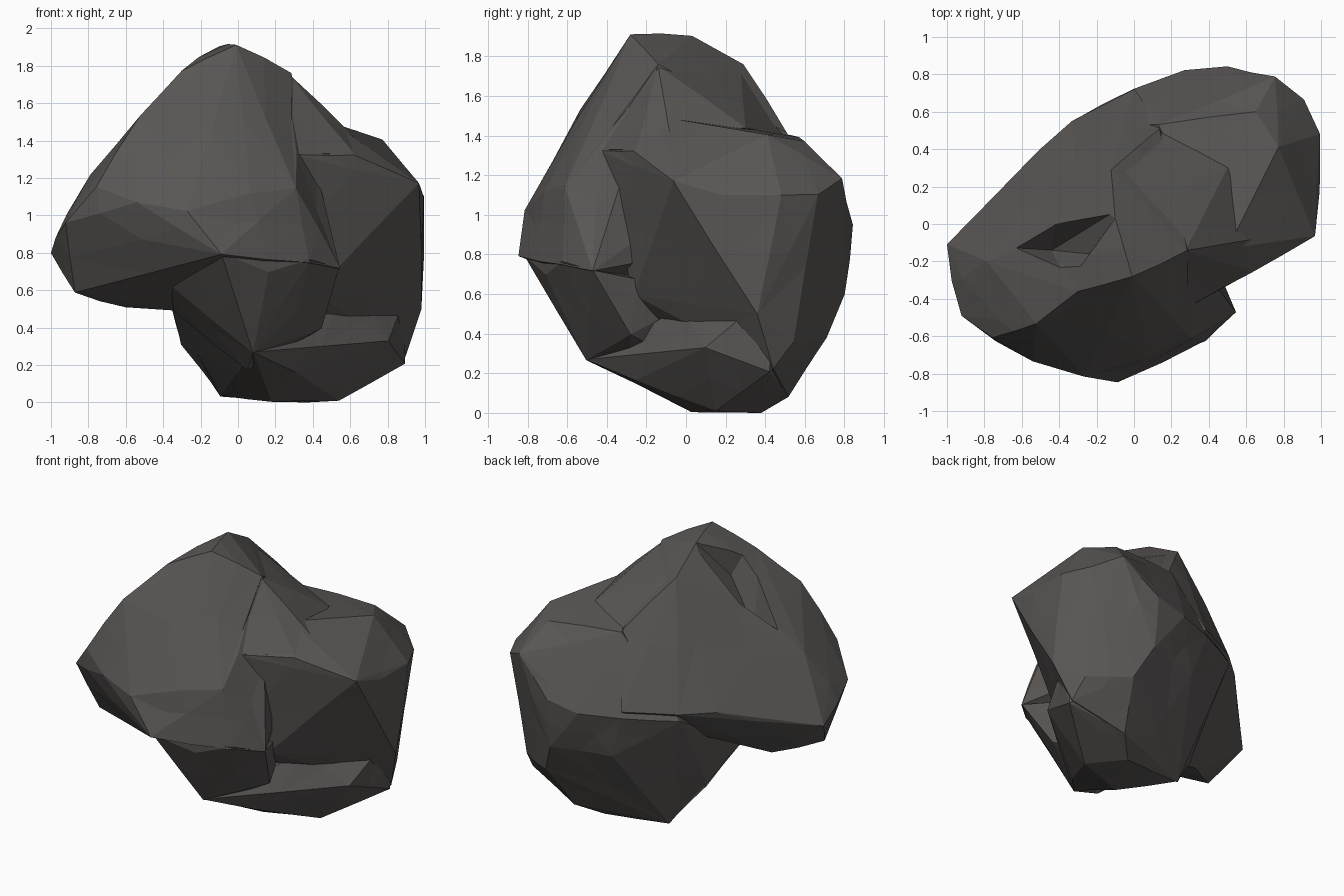
import bpy, bmesh, random

random.seed(4)
stone = bpy.data.materials.new("dark stone")
stone.diffuse_color = (0.10, 0.093, 0.089, 1)


def chunk(name, points, bulge=0.02):
    """Convex stone lump through the given corners, with chipped extra facets."""
    bm = bmesh.new()
    for p in points:
        bm.verts.new(p)
    bmesh.ops.convex_hull(bm, input=bm.verts[:])
    bmesh.ops.delete(bm, geom=[v for v in bm.verts if not v.link_faces], context='VERTS')
    bmesh.ops.recalc_face_normals(bm, faces=bm.faces[:])
    if bulge:
        corners = set(bm.verts)
        long_edges = [e for e in bm.edges if e.calc_length() > 0.3]
        bmesh.ops.subdivide_edges(bm, edges=long_edges, cuts=1)
        bm.normal_update()
        for v in bm.verts:
            if v not in corners:
                v.co += v.normal * random.uniform(0.0, bulge)
                v.co.z = max(v.co.z, 0)
                v.co.x = min(max(v.co.x, -1), 1)
        bmesh.ops.triangulate(bm, faces=bm.faces[:])
    me = bpy.data.meshes.new(name)
    bm.to_mesh(me)
    bm.free()
    me.materials.append(stone)
    ob = bpy.data.objects.new(name, me)
    bpy.context.collection.objects.link(ob)
    return ob


def combine(base, other, operation):
    """Apply a boolean and discard the helper."""
    mod = base.modifiers.new("join", 'BOOLEAN')
    mod.operation, mod.object, mod.solver = operation, other, 'EXACT'
    deps = bpy.context.evaluated_depsgraph_get()
    base.data = bpy.data.meshes.new_from_object(base.evaluated_get(deps))
    base.modifiers.clear()
    bpy.data.objects.remove(other)


# front slab: peak, broad front face and overhanging left wing
rock = chunk("rock", [
    (-1, -.11, .8), (-.92, -.49, .96), (-.91, -.29, 1.0), (-.87, -.3, .59),
    (-.6, -.1, .51), (-.35, -.11, .5), (-.09, -.83, .8), (-.4, .3, .78),
    (-.27, -.8, 1.02), (-.54, -.73, 1.07), (-.75, -.6, 1.15), (-.52, -.53, 1.53),
    (-.3, -.36, 1.77), (-.01, -.28, 1.91), (-.1, .03, 1.9), (.27, -.14, 1.75),
    (.06, -.7, 1.11), (.3, -.6, 1.14), (.3, -.44, 1.33), (.38, -.62, .75),
    (.54, -.47, .72), (-.78, -.2, 1.21), (-.12, .28, 1.75), (-.5, .38, .95),
    (-.63, .14, 1.0), (-.33, .55, .95), (.13, .5, 1.41), (0, .71, .95)])

# notch behind the peak
notch = chunk("notch_cutter", [
    (-.24, -.16, 1.64), (-.44, -.14, 1.32), (-.35, -.32, 1.95),
    (-.05, .1, 2.0), (-.4, .12, 1.75), (-.75, -.12, 1.4)], 0)
notch.hide_render = True

# shoulder sloping from the peak towards the rear lobe
shoulder = chunk("shoulder", [
    (.27, -.14, 1.745), (.5, -.14, 1.5), (.3, -.43, 1.33), (.62, -.25, 1.33),
    (.64, -.08, 1.4), (.13, .5, 1.4), (.5, .3, 1.44), (-.1, .03, 1.86),
    (-.1, .27, 1.74), (.02, -.2, 1.85), (0, 0, 1)], 0.01)

# rear lobe, set back from the front slab and tapering down to the base
lobe = chunk("rear_lobe", [
    (.5, -.13, 1.49), (.96, -.06, 1.17), (.62, -.26, 1.32), (.3, -.43, 1.32),
    (.42, -.26, .6), (.53, -.03, .53), (.87, .3, .49), (.98, .36, .5),
    (.99, .48, 1.1), (.99, .18, 1.1), (.9, .66, 1.1), (.75, .78, 1.18),
    (.77, .41, 1.4), (.65, .6, 1.37), (.13, .53, 1.4), (.5, .84, .95),
    (.27, .82, .9), (0, .72, .9), (-.33, .54, .9), (.5, .8, .6),
    (.6, .71, .38), (.1, .68, .6), (-.3, .2, .33), (.51, .51, .09),
    (.86, .54, .36), (.88, .44, .23), (.37, .38, 0), (-.09, .32, .04),
    (-.35, -.1, .52)], 0.012)

# throat joining the front face to the foot
throat = chunk("throat", [
    (-.04, -.64, .57), (-.09, -.82, .8), (.16, -.7, .7), (.38, -.62, .76),
    (.54, -.47, .72), (.08, -.5, .27), (.3, -.3, .33), (.44, -.28, .4),
    (.45, -.26, .58), (-.35, -.4, .62), (-.34, -.12, .49), (.05, -.3, .18),
    (.3, .1, .6), (.1, .1, .2)], 0.01)

# tapering foot with a ledge on the right
foot = chunk("foot", [
    (.87, .3, .5), (.89, .43, .35), (.89, .42, .21), (.62, .15, .13),
    (.8, .1, .33), (.6, -.03, .31), (.54, .15, .01), (.37, .38, 0),
    (.18, .03, .01), (-.09, .32, .04), (.08, -.5, .27), (.3, -.25, .17),
    (-.3, .2, .31), (-.35, -.1, .5), (.51, .51, .09), (.6, .7, .38),
    (.1, .5, .4), (.44, -.16, .37), (.53, -.02, .53)], 0.008)

combine(rock, notch, 'DIFFERENCE')
for part in (shoulder, lobe, throat, foot):
    combine(rock, part, 'UNION')
for f in rock.data.polygons:
    f.use_smooth = False
